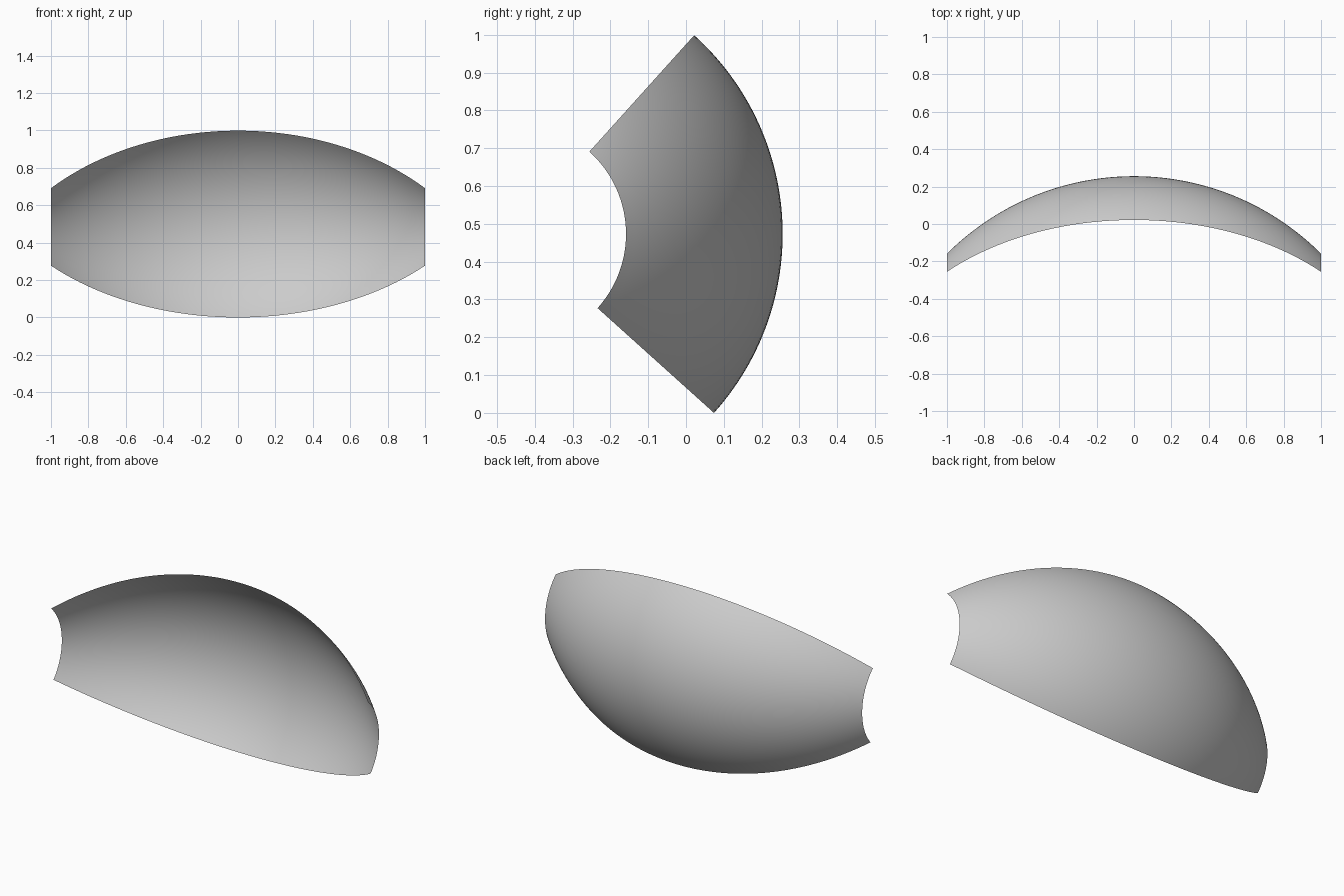
import bpy, bmesh
from math import radians, sin, cos, sqrt
from mathutils import Vector

if "Cube" in bpy.data.objects:
    bpy.data.objects.remove(bpy.data.objects["Cube"])

# Curved shell: a 90 degree arc profile swept a quarter turn about an axis along x
R = sqrt(2)                      # profile arc radius
MID = R / 2                      # distance from the axis at the middle
AXIS = Vector((0, -0.4515, 0.4731))
START, SWEEP = radians(-42), radians(90)
SEG = 64

bm = bmesh.new()
profile = []
for i in range(SEG + 1):
    t = radians(-45 + 90 * i / SEG)
    r = MID - R + R * cos(t)
    profile.append(bm.verts.new(AXIS + Vector((R * sin(t), r * cos(START), r * sin(START)))))
edges = [bm.edges.new(pair) for pair in zip(profile, profile[1:])]
bmesh.ops.spin(bm, geom=profile + edges, cent=AXIS, axis=(1, 0, 0),
               angle=SWEEP, steps=SEG, use_duplicate=False)

# Face the normals away from the sweep axis
bm.normal_update()
for f in bm.faces:
    out = f.calc_center_median() - AXIS
    out.x = 0
    if f.normal.dot(out) < 0:
        f.normal_flip()
    f.smooth = True

mesh = bpy.data.meshes.new("curved_shell")
bm.to_mesh(mesh)
bm.free()
shell = bpy.data.objects.new("curved_shell", mesh)
bpy.context.collection.objects.link(shell)
